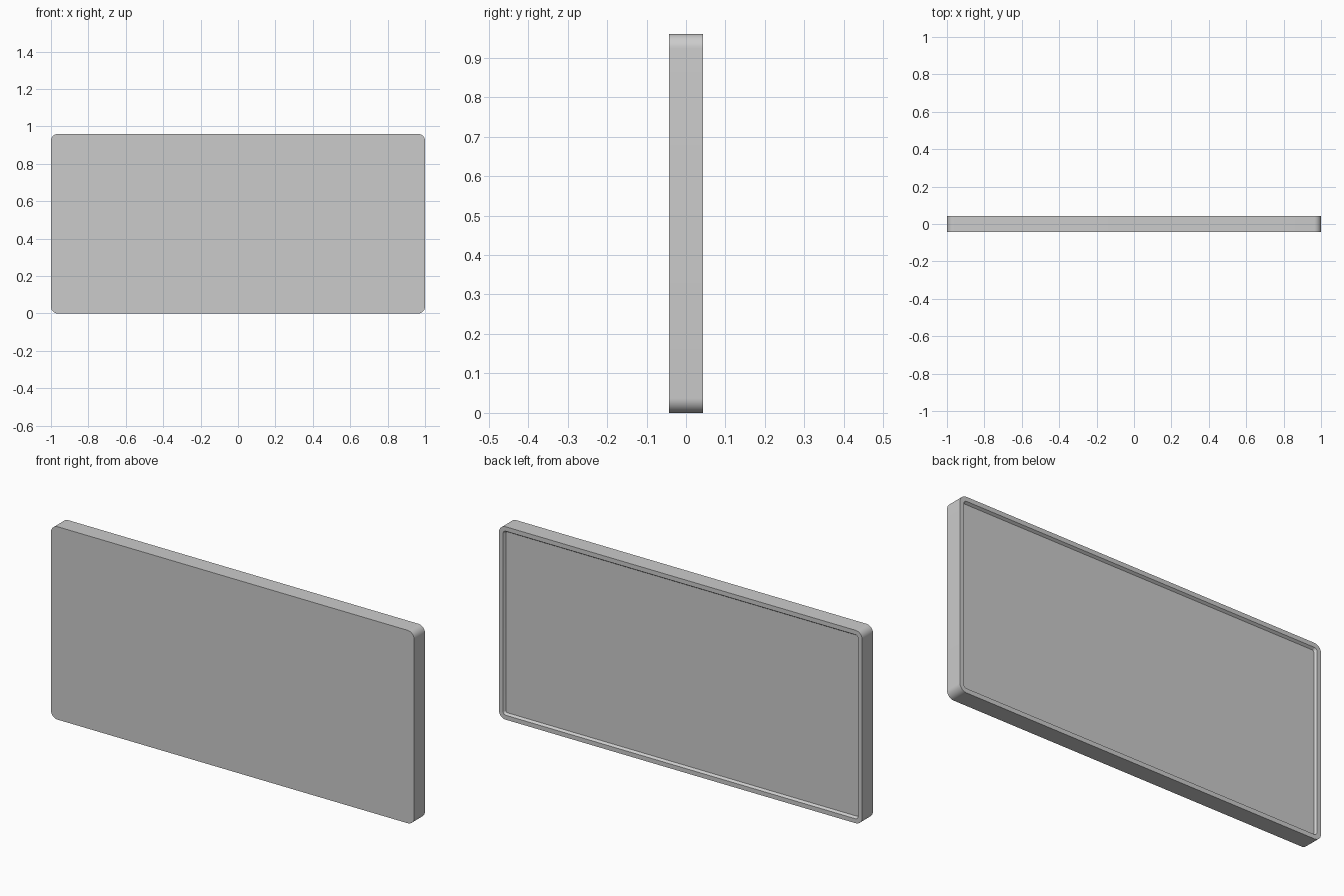
import bpy, bmesh, math

if "Cube" in bpy.data.objects:
    bpy.data.objects.remove(bpy.data.objects["Cube"])

W, H, D = 2.0, 0.96, 0.085   # width, height, depth
SEG = 10                     # segments per rounded corner


def ring(bm, y, inset, radius):
    """Rounded rectangle of vertices in the XZ plane."""
    hx, hz = W / 2 - inset - radius, H / 2 - inset - radius
    verts = []
    for i, (sx, sz) in enumerate([(1, 1), (-1, 1), (-1, -1), (1, -1)]):
        for k in range(SEG + 1):
            a = math.pi / 2 * (i + k / SEG)
            verts.append(bm.verts.new((sx * hx + radius * math.cos(a), y,
                                       H / 2 + sz * hz + radius * math.sin(a))))
    return verts


bm = bmesh.new()
# front outline, back outline, rim inner edge, recessed back floor
rings = [ring(bm, -D / 2, 0, 0.037),
         ring(bm, D / 2, 0, 0.037),
         ring(bm, D / 2, 0.022, 0.016),
         ring(bm, D / 2 - 0.012, 0.03, 0.009)]
for a, b in zip(rings, rings[1:]):
    n = len(a)
    for i in range(n):
        j = (i + 1) % n
        bm.faces.new((a[i], a[j], b[j], b[i]))
bm.faces.new(rings[0])
bm.faces.new(rings[-1])
bmesh.ops.recalc_face_normals(bm, faces=bm.faces)

mesh = bpy.data.meshes.new("panel")
bm.to_mesh(mesh)
bm.free()
panel = bpy.data.objects.new("panel", mesh)
bpy.context.collection.objects.link(panel)

# smooth corners, sharp edges
bpy.context.view_layer.objects.active = panel
panel.select_set(True)
bpy.ops.object.shade_smooth_by_angle(angle=math.radians(30))
